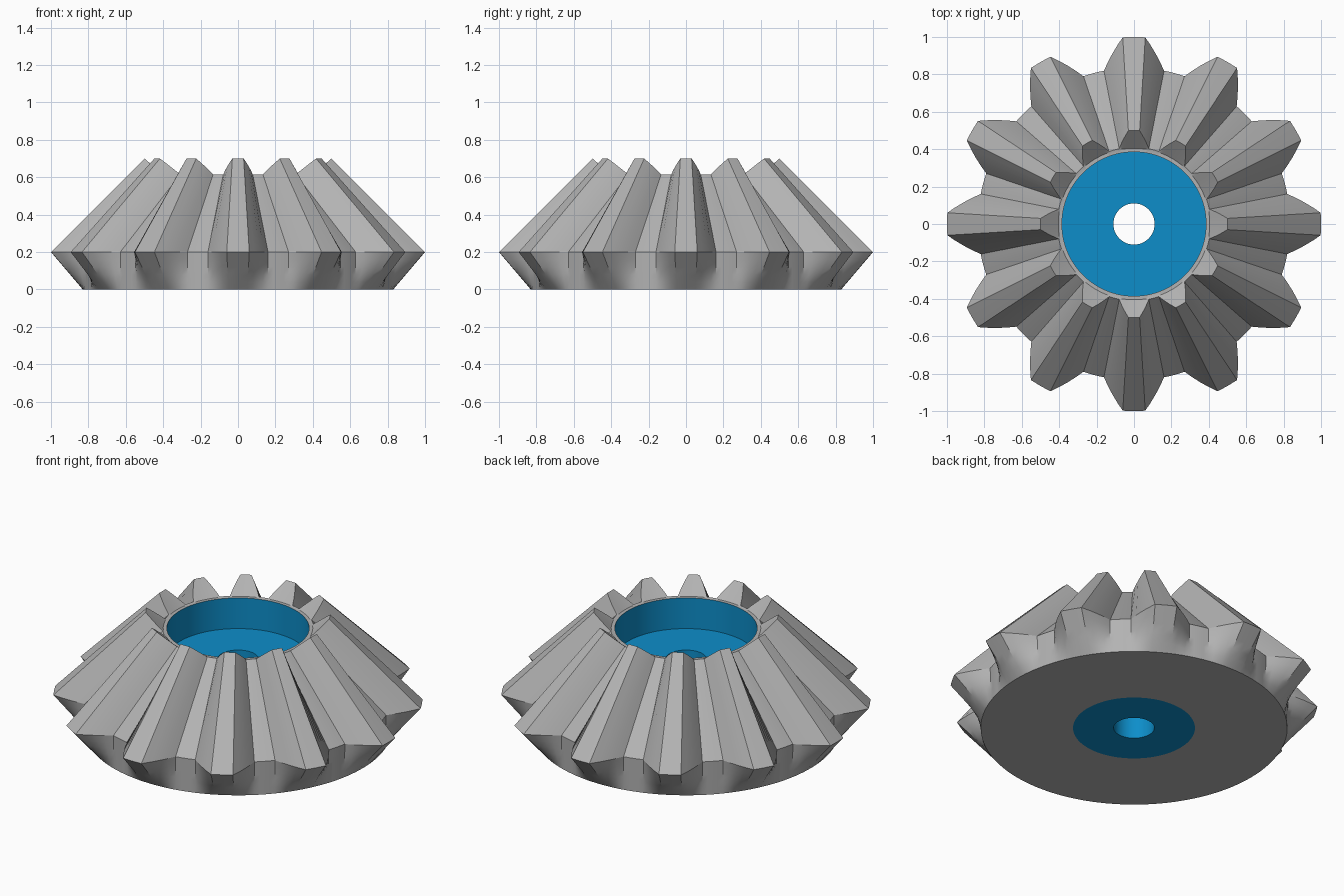
import bpy, bmesh, math

if "Cube" in bpy.data.objects:
    bpy.data.objects.remove(bpy.data.objects["Cube"])

TEETH = 12
PITCH = 2 * math.pi / TEETH
TIP = math.radians(3.45)     # half angle of the tooth tip
ROOT = math.radians(11.1)    # half angle of the tooth foot


def material(name, rgb):
    m = bpy.data.materials.new(name)
    m.diffuse_color = (*rgb, 1)
    m.use_nodes = True
    m.node_tree.nodes["Principled BSDF"].inputs["Base Color"].default_value = m.diffuse_color
    return m


grey = material("grey metal", (0.45, 0.45, 0.45))
blue = material("blue paint", (0.004, 0.27, 0.59))

# Tooth outline: (angle, height factor), 1 on the tip and 0 in the valley
outline = []
for t in range(TEETH):
    corners = [(-ROOT, 0), (-TIP, 1), (TIP, 1), (ROOT, 0), (PITCH - ROOT, 0)]
    for (a0, k0), (a1, k1), n in zip(corners, corners[1:], (4, 2, 4, 4)):
        for i in range(n):
            f = i / n
            outline.append((t * PITCH + a0 + (a1 - a0) * f, k0 + (k1 - k0) * f))


def loft(name, rings, mat):
    """Each ring is (valley radius, valley z, tip radius, tip z)."""
    bm = bmesh.new()
    rows = []
    for r0, z0, r1, z1 in rings:
        row = []
        for a, k in outline:
            r = r0 + (r1 - r0) * k
            row.append(bm.verts.new((r * math.cos(a), r * math.sin(a), z0 + (z1 - z0) * k)))
        rows.append(row)
    n = len(outline)
    for lo, hi in zip(rows, rows[1:]):
        for i in range(n):
            j = (i + 1) % n
            bm.faces.new((lo[i], lo[j], hi[j], hi[i]))
    mesh = bpy.data.meshes.new(name)
    bm.to_mesh(mesh)
    bm.free()
    mesh.materials.append(mat)
    ob = bpy.data.objects.new(name, mesh)
    bpy.context.collection.objects.link(ob)
    bpy.ops.object.select_all(action='DESELECT')
    ob.select_set(True)
    bpy.context.view_layer.objects.active = ob
    bpy.ops.object.shade_smooth_by_angle(angle=math.radians(30))
    return ob


def circle(r, z):
    return (r, z, r, z)


# Toothed body: underside, back cone flaring into the teeth, tooth faces, top rim
back = [(0.83 + 0.005 * f, 0.2 * f, 0.83 + 0.17 * f, 0.2 * f)
        for f in (0, 0.2, 0.4, 0.6, 0.8, 1)]
loft("gear_body",
     [circle(0.33, 0)] + back + [(0.41, 0.615, 0.5, 0.7), circle(0.405, 0.613), circle(0.385, 0.613)],
     grey)

# Blue hub: recess wall, recess floor, shaft hole, underside disc
loft("hub_insert",
     [circle(0.385, 0.613), circle(0.385, 0.43), circle(0.11, 0.43), circle(0.11, 0), circle(0.33, 0)],
     blue)
